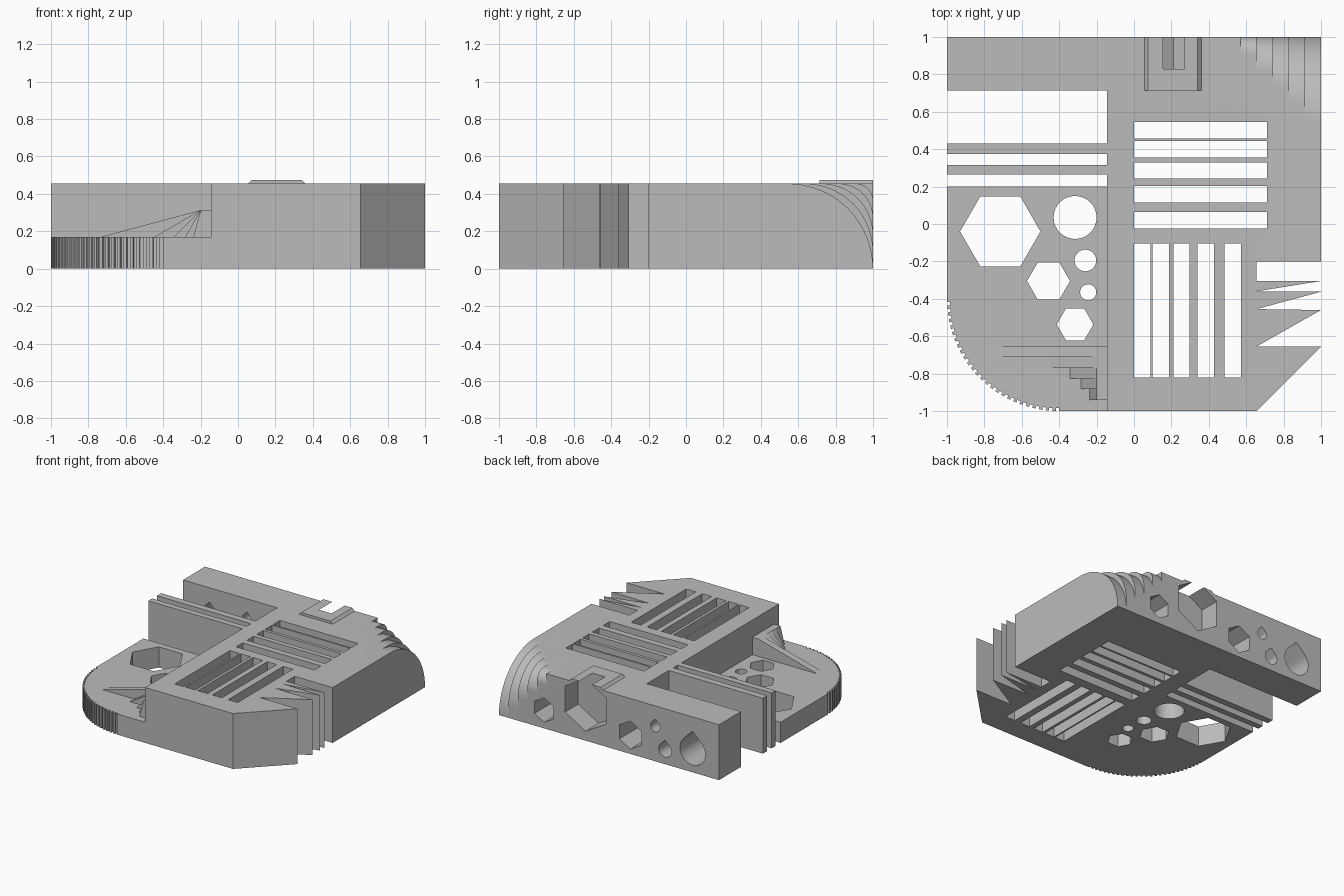
import bpy, bmesh
from math import sin, cos, tan, pi, radians

if "Cube" in bpy.data.objects:
    bpy.data.objects.remove(bpy.data.objects["Cube"], do_unlink=True)

grey = bpy.data.materials.new("plain grey")
grey.use_nodes = True
grey.diffuse_color = (0.5, 0.5, 0.5, 1)
grey.node_tree.nodes["Principled BSDF"].inputs["Base Color"].default_value = (0.5, 0.5, 0.5, 1)

TOP, PLATE, INNER = 0.455, 0.17, -0.145
AXES = {"x": lambda a, b, t: (t, a, b),
        "y": lambda a, b, t: (a, t, b),
        "z": lambda a, b, t: (a, b, t)}


def prism(name, pts, axis, lo, hi):
    """Extrude a flat outline along an axis."""
    bm = bmesh.new()
    place = AXES[axis]
    low = [bm.verts.new(place(a, b, lo)) for a, b in pts]
    high = [bm.verts.new(place(a, b, hi)) for a, b in pts]
    bm.faces.new(low)
    bm.faces.new(high)
    for i in range(len(pts)):
        j = (i + 1) % len(pts)
        bm.faces.new((low[i], low[j], high[j], high[i]))
    bmesh.ops.recalc_face_normals(bm, faces=bm.faces)
    mesh = bpy.data.meshes.new(name)
    bm.to_mesh(mesh)
    bm.free()
    mesh.materials.append(grey)
    ob = bpy.data.objects.new(name, mesh)
    bpy.context.collection.objects.link(ob)
    return ob


def rect(x0, x1, y0, y1):
    return [(x0, y0), (x1, y0), (x1, y1), (x0, y1)]


def ngon(cx, cy, r, n, turn=0.0):
    return [(cx + r * cos(turn + 2 * pi * i / n), cy + r * sin(turn + 2 * pi * i / n))
            for i in range(n)]


def teardrop(cx, cy, r, n=28):
    arc = [radians(135 + 270 * i / n) for i in range(n + 1)]
    return [(cx + r * cos(a), cy + r * sin(a)) for a in arc] + [(cx, cy + r * 2 ** 0.5)]


def cut(ob, pts, axis, lo, hi):
    """Subtract a prism from an object."""
    tool = prism("cutter", pts, axis, lo, hi)
    tool.hide_render = True
    mod = ob.modifiers.new("cut", "BOOLEAN")
    mod.operation, mod.solver, mod.object = "DIFFERENCE", "EXACT", tool
    bpy.context.view_layer.objects.active = ob
    bpy.ops.object.modifier_apply(modifier=mod.name)
    bpy.data.objects.remove(tool, do_unlink=True)


# Main block with back wall, chamfered corner and tapering fins on the right
body = prism("main_block", [
    (INNER, -1), (0.655, -1), (1, -0.655),
    (0.655, -0.655), (1, -0.46), (0.655, -0.455), (1, -0.362), (0.655, -0.36),
    (1, -0.305), (0.655, -0.305), (0.655, -0.2), (1, -0.2),
    (1, 1), (-1, 1), (-1, 0.715), (INNER, 0.715)], "z", 0, TOP)

# Raised clip on the back edge
clip = prism("raised_clip", [(0.055, TOP), (0.36, TOP), (0.34, 0.475), (0.075, 0.475)],
             "y", 0.715, 1)

# Two sets of slots with growing spacing
for y in (0.545, 0.443, 0.33, 0.203, 0.063):
    cut(body, rect(0, 0.71, y - 0.087, y), "z", -0.1, 0.6)
for x in (0, 0.1, 0.21, 0.34, 0.485):
    cut(body, rect(x, x + 0.087, -0.82, -0.105), "z", -0.1, 0.6)

# Stepped rounding of the back corner, radius growing outward
for i in range(1, 6):
    r = TOP * i / 5
    arc = [(1 - r + r * sin(a), TOP - r + r * cos(a))
           for a in (pi / 2 * k / 20 for k in range(21))]
    x0 = 0.57 + 0.086 * (i - 1)
    cut(body, arc + [(1.1, TOP - r), (1.1, 0.6), (1 - r, 0.6)], "x",
        x0, x0 + 0.086 if i < 5 else 1.1)

# Hexagonal and teardrop holes in the back
cut(body, ngon(0.59, 0.15, 0.1, 6, pi / 2), "y", 0.715, 1.1)
cut(body, ngon(-0.195, 0.155, 0.115, 6, pi / 2), "y", 0.6, 1.1)
for part in (body, clip):
    cut(part, ngon(0.2125, 0.293, 0.215, 6, pi / 2), "y", 0.83, 1.1)
for x, z, r in ((-0.42, 0.285, 0.043), (-0.51, 0.115, 0.058), (-0.76, 0.175, 0.115)):
    cut(body, teardrop(x, z, r), "y", 0.6, 1.1)

# Low plate with a toothed round corner
teeth = 26
rim = []
for i in range(teeth):
    for part, r in ((0, 0.6), (0.5, 0.6), (0.5, 0.585), (1, 0.585)):
        a = pi + pi / 2 * (i + part) / teeth
        rim.append((-0.4 + r * cos(a), -0.4 + r * sin(a)))
plate = prism("low_plate", rim + [(-0.4, -1), (INNER, -1), (INNER, 0.2), (-1, 0.2)],
              "z", 0, PLATE)
for x, y, r in ((-0.715, -0.04, 0.215), (-0.457, -0.305, 0.115), (-0.315, -0.537, 0.098)):
    cut(plate, ngon(x, y, r, 6), "z", -0.1, 0.3)
for x, y, r in ((-0.315, 0.035, 0.115), (-0.26, -0.195, 0.058), (-0.245, -0.365, 0.043)):
    cut(plate, ngon(x, y, r, 32), "z", -0.1, 0.3)

# Thin walls beside the block
for name, y0, y1 in (("thin_wall_back", 0.375, 0.43), ("thin_wall_front", 0.265, 0.315)):
    prism(name, rect(-1, INNER, y0, y1), "z", 0, TOP)

# Row of ramps, each steeper than the last
for i in range(5):
    foot = -0.2 - 0.143 / tan(radians(15 * (i + 1)))
    back = -0.655 - 0.057 * i
    prism(f"ramp_{i + 1}", [(foot, PLATE), (INNER, PLATE), (INNER, 0.313), (-0.2, 0.313)],
          "y", back - 0.057, back)

# Smooth the curved faces, keep edges sharp
bpy.ops.object.select_all(action="DESELECT")
for ob in (body, plate):
    ob.select_set(True)
bpy.context.view_layer.objects.active = body
bpy.ops.object.shade_smooth_by_angle(angle=radians(25))
